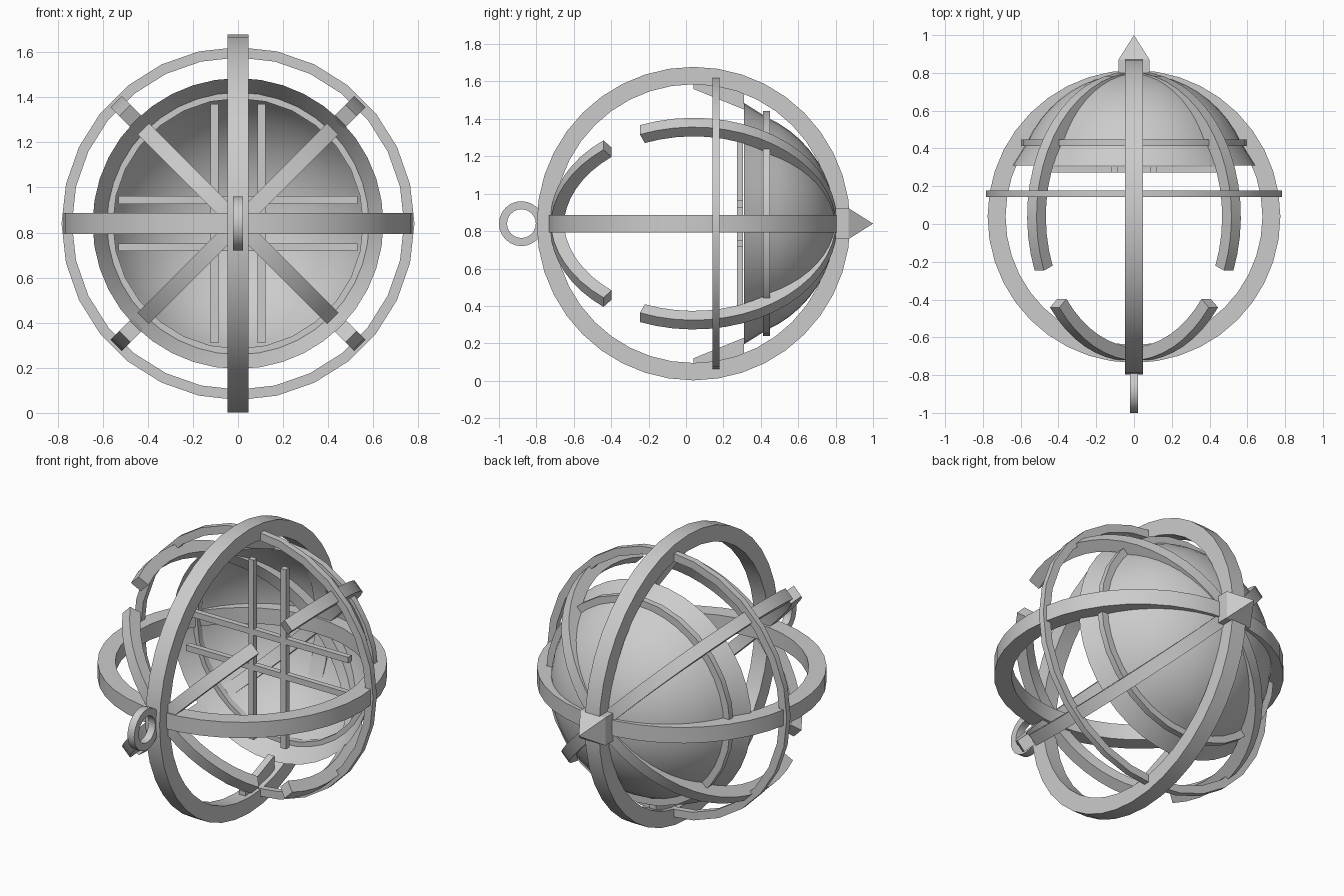
import bpy, bmesh, math
from mathutils import Vector

if "Cube" in bpy.data.objects:
    bpy.data.objects.remove(bpy.data.objects["Cube"])

C = Vector((0, 0.04, 0.84))          # centre of the cage
X, Y, Z = Vector((1, 0, 0)), Vector((0, 1, 0)), Vector((0, 0, 1))

grey = bpy.data.materials.new("plain grey")
grey.diffuse_color = (0.6, 0.6, 0.6, 1)
grey.use_nodes = True
grey.node_tree.nodes["Principled BSDF"].inputs["Base Color"].default_value = grey.diffuse_color


def finish(name, bm, smooth=True):
    bmesh.ops.recalc_face_normals(bm, faces=bm.faces)
    me = bpy.data.meshes.new(name)
    bm.to_mesh(me)
    bm.free()
    ob = bpy.data.objects.new(name, me)
    bpy.context.collection.objects.link(ob)
    me.materials.append(grey)
    if smooth:
        bpy.ops.object.select_all(action='DESELECT')
        ob.select_set(True)
        bpy.context.view_layer.objects.active = ob
        bpy.ops.object.shade_smooth_by_angle(angle=math.radians(35))
    return ob


def band(name, centre, u, v, r_in, r_out, width, a0=0, a1=360, n=32):
    """Rectangular-section hoop or arc in the plane of u and v."""
    bm = bmesh.new()
    w = u.cross(v).normalized() * width / 2
    full = a1 - a0 >= 360
    rows = []
    for i in range(n if full else n + 1):
        a = math.radians(a0 + (a1 - a0) * i / n)
        d = u * math.cos(a) + v * math.sin(a)
        rows.append([bm.verts.new(centre + d * r + w * s)
                     for r, s in ((r_in, -1), (r_out, -1), (r_out, 1), (r_in, 1))])
    for i in range(n):
        p, q = rows[i], rows[(i + 1) % len(rows)]
        for k in range(4):
            bm.faces.new((p[k], p[(k + 1) % 4], q[(k + 1) % 4], q[k]))
    if not full:
        bm.faces.new(rows[0])
        bm.faces.new(rows[-1])
    return finish(name, bm)


def box(name, centre, size):
    bm = bmesh.new()
    bmesh.ops.create_cube(bm, size=1)
    for vert in bm.verts:
        vert.co = Vector(centre) + Vector(a * b for a, b in zip(vert.co, size))
    return finish(name, bm, False)


# Main hoops
band("vertical_hoop", C, Y, Z, 0.745, 0.838, 0.093, n=40)
band("horizontal_hoop", C, X, Y, 0.68, 0.775, 0.093, n=40)
band("thin_cross_hoop", Vector((0, 0.16, 0.84)), X, Z, 0.737, 0.783, 0.036, n=28)
band("dish_hoop", Vector((0, 0.43, 0.84)), X, Z, 0.555, 0.602, 0.036, n=28)

# Diagonal ribs: long at the back, short at the front
for sx in (1, -1):
    for sz in (1, -1):
        d = Vector((sx, 0, sz)).normalized()
        band("back_rib", C, Y, d, 0.695, 0.765, 0.07, 0, 112, 16)
        band("front_rib", C, -Y, d, 0.695, 0.765, 0.07, 0, 51, 8)

# Concave dish: flared rim and dome
bm = bmesh.new()
R, top = 0.624, 0.80
start = math.asin(0.57 / R)
profile = [(0.645, 0.31)]
for i in range(11):
    a = start * (1 - i / 10)
    profile.append((R * math.sin(a), top - R + R * math.cos(a)))
n = 40
rows = []
for r, y in profile[:-1]:
    rows.append([bm.verts.new((r * math.cos(2 * math.pi * i / n), y,
                               0.84 + r * math.sin(2 * math.pi * i / n))) for i in range(n)])
apex = bm.verts.new((0, top, 0.84))
for p, q in zip(rows, rows[1:]):
    for i in range(n):
        bm.faces.new((p[i], p[(i + 1) % n], q[(i + 1) % n], q[i]))
for i in range(n):
    bm.faces.new((rows[-1][i], rows[-1][(i + 1) % n], apex))
finish("dish", bm)

# Crossed bars over the dish opening
for s in (1, -1):
    box("vertical_bar", (s * 0.105, 0.288, 0.84), (0.035, 0.033, 1.06))
    box("horizontal_bar", (0, 0.288, 0.84 + s * 0.105), (1.06, 0.033, 0.035))

# Fins joining the dish rim to the vertical hoop
for s in (1, -1):
    bm = bmesh.new()
    pts = [(0.04, 0.72), (0.04, 0.77), (0.30, 0.72), (0.31, 0.69), (0.31, 0.61)]
    sides = [[bm.verts.new((x, y, 0.84 + s * z)) for y, z in pts] for x in (-0.02, 0.02)]
    for f in sides:
        bm.faces.new(f)
    for i in range(5):
        j = (i + 1) % 5
        bm.faces.new((sides[0][i], sides[0][j], sides[1][j], sides[1][i]))
    finish("hoop_fin", bm, False)

# Rear spike: square block with a pyramid point
bm = bmesh.new()
loops = [[bm.verts.new((x * 0.082, y, 0.84 + z * 0.082))
          for x, z in ((-1, -1), (1, -1), (1, 1), (-1, 1))] for y in (0.80, 0.87)]
tip = bm.verts.new((0, 1.0, 0.84))
bm.faces.new(loops[0])
for i in range(4):
    j = (i + 1) % 4
    bm.faces.new((loops[0][i], loops[0][j], loops[1][j], loops[1][i]))
    bm.faces.new((loops[1][i], loops[1][j], tip))
finish("rear_spike", bm, False)

# Hanging loop at the front
band("front_loop", Vector((0, -0.88, 0.84)), Y, Z, 0.077, 0.12, 0.044, n=24)
